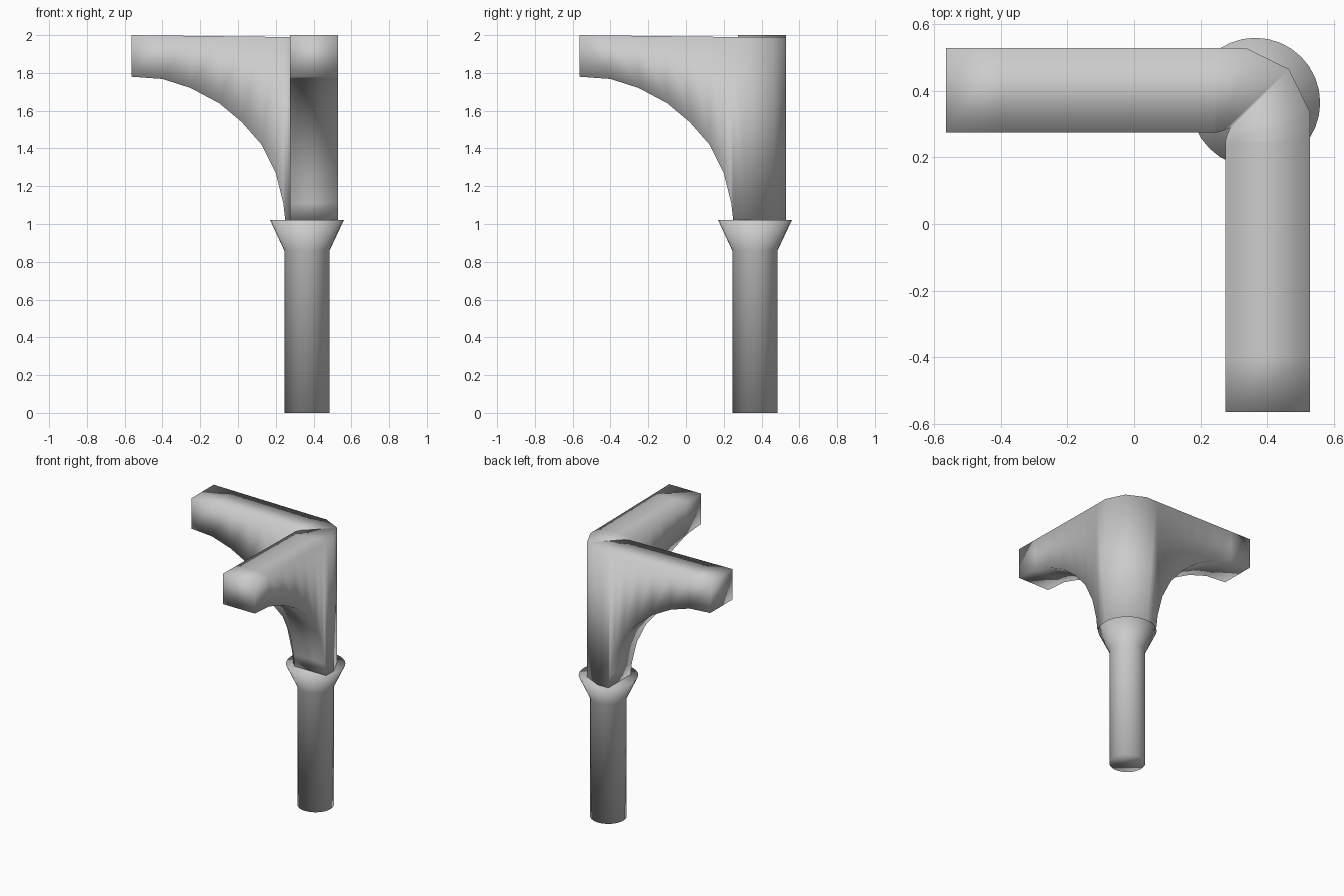
import bpy, bmesh, math

if "Cube" in bpy.data.objects:
    bpy.data.objects.remove(bpy.data.objects["Cube"])


def finish(bm, name):
    bmesh.ops.remove_doubles(bm, verts=bm.verts[:], dist=0.0005)
    bmesh.ops.recalc_face_normals(bm, faces=bm.faces[:])
    for f in bm.faces:
        f.smooth = True
    mesh = bpy.data.meshes.new(name)
    bm.to_mesh(mesh)
    bm.free()
    obj = bpy.data.objects.new(name, mesh)
    bpy.context.collection.objects.link(obj)
    return obj


def lathe(name, profile, cx, cy, sides=32):
    bm = bmesh.new()
    rings = [[bm.verts.new((cx + r * math.cos(2 * math.pi * i / sides),
                            cy + r * math.sin(2 * math.pi * i / sides), z))
              for i in range(sides)] for r, z in profile]
    for a, b in zip(rings, rings[1:]):
        for i in range(sides):
            j = (i + 1) % sides
            bm.faces.new((a[i], a[j], b[j], b[i]))
    bm.faces.new(rings[0][::-1])
    bm.faces.new(rings[-1])
    return finish(bm, name)


# Round post with flared capital
lathe("post", [(0.12, 0), (0.12, 0.86), (0.195, 1.02)], 0.365, 0.365)

# Curved underside of one bracket arm: distance along arm, height
underside = [(-0.565, 1.78), (-0.40, 1.768), (-0.25, 1.72), (-0.10, 1.64),
             (0.02, 1.54), (0.125, 1.42), (0.20, 1.27), (0.24, 1.11), (0.25, 1.02)]
OUT, INN, BASE = 0.53, 0.275, 1.02

# Stations: outer point, inner point, bottom z, top z
stations = [((u, OUT), (u, INN), z, 2.0 - 0.01 * (u + 0.565) / 0.815)
            for u, z in underside]
stations.append(((0.335, OUT), (0.27, 0.281), BASE, 1.99))
stations.append(((0.466, 0.466), (0.29, 0.29), BASE, 1.99))

# Two arms mirrored across the diagonal and welded at the mitre
bm = bmesh.new()
for swap in (False, True):
    rings = []
    for o, i, zb, zt in stations:
        if swap:
            o, i = o[::-1], i[::-1]
        rings.append([bm.verts.new((*p, z)) for p, z in
                      ((o, zt), (o, zb), (i, zb), (i, zt))])
    bm.faces.new(rings[0])
    for a, b in zip(rings, rings[1:]):
        for k in range(4):
            n = (k + 1) % 4
            bm.faces.new((a[k], a[n], b[n], b[k]))
finish(bm, "corner_bracket")
